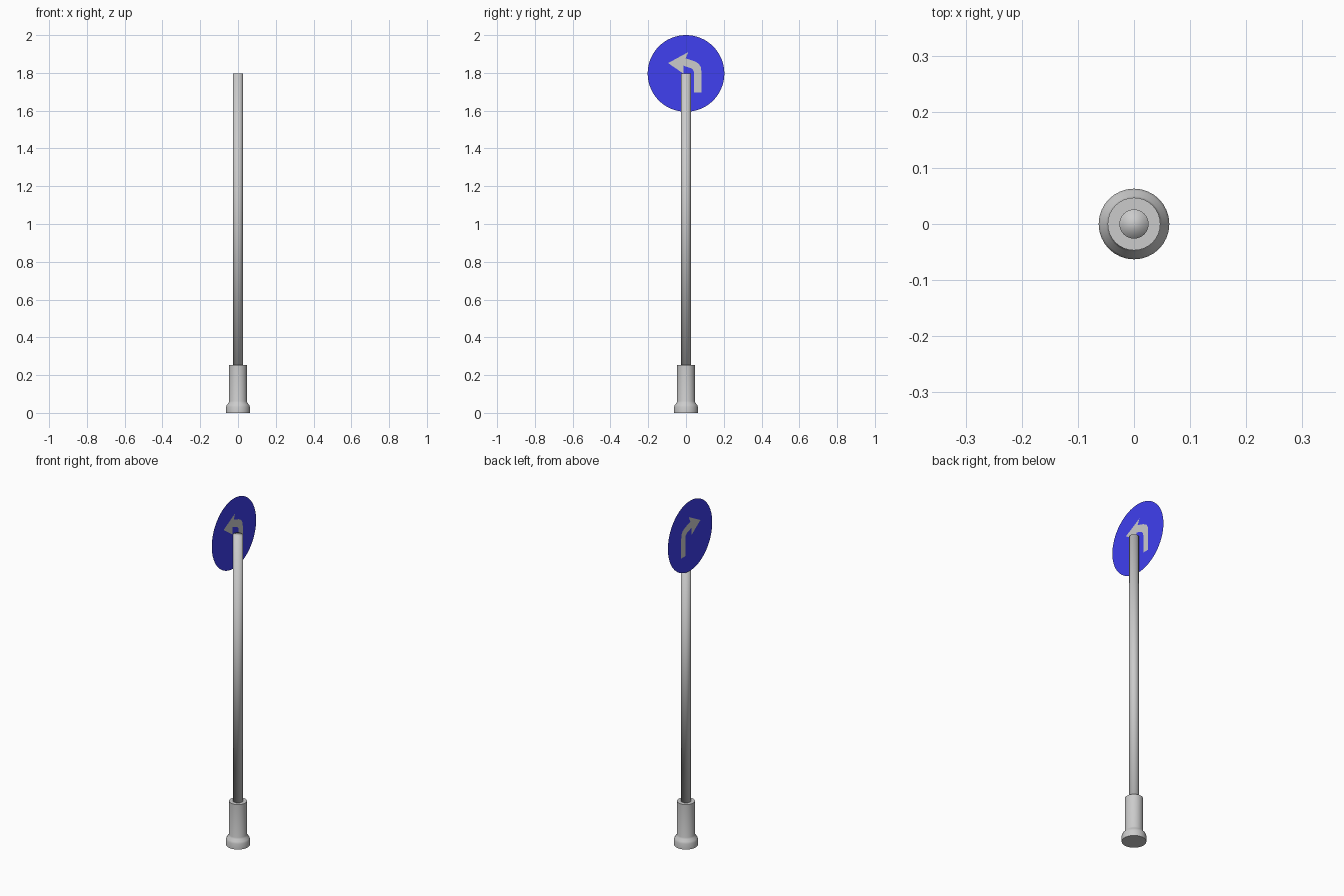
import bpy, bmesh, math
from mathutils import Vector

if "Cube" in bpy.data.objects:
    bpy.data.objects.remove(bpy.data.objects["Cube"])

SIGN_X, SIGN_Z, SIGN_R = -0.026, 1.797, 0.203


def finish(name, bm, colour=None):
    mesh = bpy.data.meshes.new(name)
    bm.to_mesh(mesh)
    bm.free()
    obj = bpy.data.objects.new(name, mesh)
    bpy.context.collection.objects.link(obj)
    if colour:
        mat = bpy.data.materials.new(name + "_paint")
        mat.diffuse_color = (*colour, 1)
        mat.use_nodes = True
        mat.node_tree.nodes["Principled BSDF"].inputs["Base Color"].default_value = mat.diffuse_color
        mesh.materials.append(mat)
    return obj


def lathe(name, profile, steps=32):
    """Spin an (r, z) profile around z and close both ends."""
    bm = bmesh.new()
    rings = [[bm.verts.new((r * math.cos(2 * math.pi * i / steps),
                            r * math.sin(2 * math.pi * i / steps), z))
              for i in range(steps)] for r, z in profile]
    for a, b in zip(rings, rings[1:]):
        for i in range(steps):
            j = (i + 1) % steps
            bm.faces.new((a[i], a[j], b[j], b[i]))
    bm.faces.new(rings[0][::-1])
    bm.faces.new(rings[-1])
    for f in bm.faces:
        f.smooth = True
    return finish(name, bm)


def flat(name, loops, colour):
    """Fill closed (y, z) outlines; an inner outline becomes a hole."""
    bm = bmesh.new()
    edges = []
    for loop in loops:
        vs = [bm.verts.new((SIGN_X, y, z)) for y, z in loop]
        edges += [bm.edges.new((v, vs[(i + 1) % len(vs)])) for i, v in enumerate(vs)]
    bmesh.ops.triangle_fill(bm, edges=edges, use_beauty=True, normal=Vector((1, 0, 0)))
    for f in bm.faces:
        f.normal_update()
        if f.normal.x < 0:
            f.normal_flip()
    return finish(name, bm, colour)


# Post and stepped base sleeve
lathe("post", [(0.026, 0.25), (0.026, 1.797)])
base = lathe("base_sleeve", [(0.063, 0), (0.063, 0.032), (0.059, 0.043),
                             (0.050, 0.053), (0.047, 0.062), (0.047, 0.253)])
bpy.context.view_layer.objects.active = base
base.select_set(True)
bpy.ops.object.shade_smooth_by_angle(angle=math.radians(50))

# Paper-thin round sign with an inlaid turn arrow
circle = [(SIGN_R * math.cos(2 * math.pi * i / 64),
           SIGN_Z + SIGN_R * math.sin(2 * math.pi * i / 64)) for i in range(64)]
arrow = [(-0.095, 1.852), (0.012, 1.910), (-0.002, 1.877), (0.045, 1.862),
         (0.068, 1.848), (0.078, 1.832), (0.081, 1.810), (0.081, 1.695),
         (0.043, 1.695), (0.043, 1.795), (0.040, 1.812), (0.030, 1.823),
         (-0.012, 1.838), (-0.012, 1.795)]
flat("sign_disc", [circle, arrow], (0.05, 0.05, 0.87))
flat("turn_arrow", [arrow], (0.7, 0.7, 0.7))
